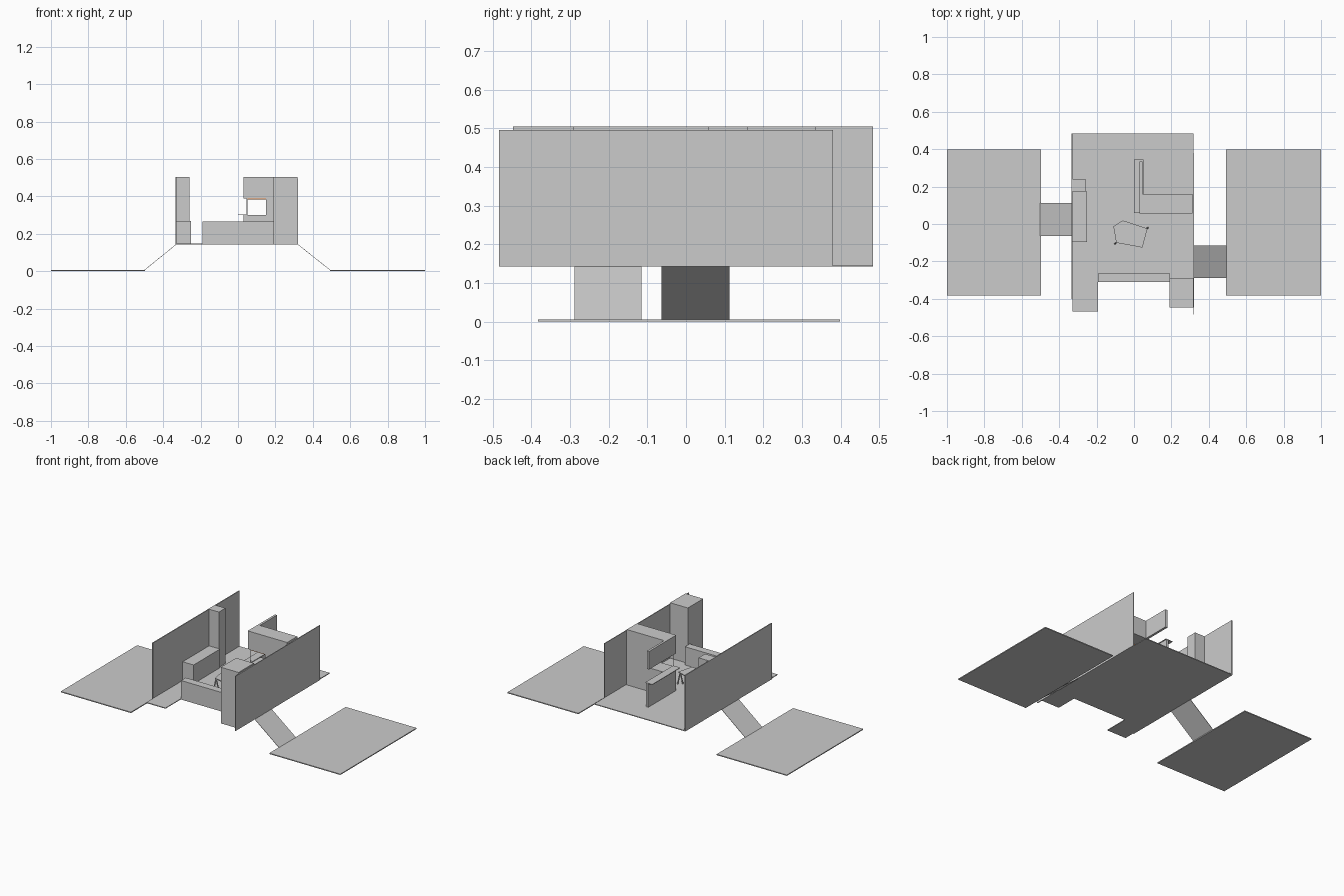
import bpy, math
from mathutils import Vector

if "Cube" in bpy.data.objects:
    bpy.data.objects.remove(bpy.data.objects["Cube"])


def prism(name, outline, z0, z1):
    """Extrude a flat outline upward."""
    n = len(outline)
    verts = [(x, y, z) for z in (z0, z1) for x, y in outline]
    faces = [tuple(reversed(range(n))), tuple(range(n, 2 * n))]
    faces += [(i, (i + 1) % n, (i + 1) % n + n, i + n) for i in range(n)]
    mesh = bpy.data.meshes.new(name)
    mesh.from_pydata(verts, [], faces)
    obj = bpy.data.objects.new(name, mesh)
    bpy.context.collection.objects.link(obj)
    return obj


def box(name, x0, x1, y0, y1, z0, z1):
    return prism(name, [(x0, y0), (x1, y0), (x1, y1), (x0, y1)], z0, z1)


def ramp(name, xa, za, xb, zb, y0, y1, t=0.003):
    """Thin sloped plate running along x."""
    obj = box(name, xa, xb, y0, y1, 0, t)
    for v in obj.data.vertices:
        v.co.z += za if abs(v.co.x - xa) < 1e-4 else zb


def rod(name, a, b, r):
    a, b = Vector(a), Vector(b)
    bpy.ops.mesh.primitive_cylinder_add(vertices=8, radius=r, depth=(b - a).length,
                                        location=(a + b) / 2)
    obj = bpy.context.object
    obj.name = name
    obj.rotation_euler = (b - a).to_track_quat('Z', 'Y').to_euler()


F, TOP = 0.147, 0.505   # floor level and upper level

# Ground plates and ramps
box("ground_plate_left", -1, -0.498, -0.383, 0.398, 0, 0.006)
box("ground_plate_right", 0.492, 1, -0.383, 0.398, 0, 0.006)
ramp("ramp_left", -0.502, 0.003, -0.328, 0.144, -0.063, 0.112)
ramp("ramp_right", 0.317, 0.144, 0.495, 0.003, -0.288, -0.115)

# Raised floor with a front tab
prism("floor", [(-0.328, -0.467), (-0.192, -0.467), (-0.192, -0.31), (0.317, -0.31),
                (0.317, 0.484), (-0.328, 0.484)], 0.142, F)

# Outer walls
box("wall_left", -0.334, -0.328, -0.40, 0.484, 0.142, TOP)
box("wall_right", 0.317, 0.322, -0.484, 0.38, 0.142, 0.496)

# Front corner tower and low front wall
box("corner_tower", 0.19, 0.317, -0.447, -0.29, 0.142, TOP)
box("front_low_wall", -0.19, 0.19, -0.31, -0.262, F, 0.265)

# Furniture along the left wall
box("tall_cabinet", -0.328, -0.258, 0.173, 0.24, F, TOP)
box("low_cabinet", -0.328, -0.25, -0.097, 0.173, F, 0.268)

# Bar: lower counter, side support and overhead canopy
box("bar_counter", 0.045, 0.312, 0.06, 0.16, F, 0.30)
box("bar_side_panel", 0.03, 0.045, 0.06, 0.343, F, 0.30)
box("bar_top", 0.0, 0.05, 0.06, 0.345, 0.30, 0.304)
box("bar_back_support", 0.15, 0.312, 0.06, 0.16, 0.30, 0.388)
box("bar_post", 0.046, 0.05, 0.06, 0.064, 0.304, 0.388)
box("canopy", 0.045, 0.312, 0.057, 0.16, 0.388, TOP)
box("canopy_side_panel", 0.03, 0.045, 0.057, 0.335, 0.388, TOP)

# Orange strip under the canopy
orange = bpy.data.materials.new("orange")
orange.diffuse_color = (0.8, 0.25, 0.06, 1)
orange.use_nodes = True
orange.node_tree.nodes["Principled BSDF"].inputs["Base Color"].default_value = orange.diffuse_color
strip = box("canopy_light_strip", 0.05, 0.15, 0.06, 0.066, 0.383, 0.388)
strip.data.materials.append(orange)

# Five-sided table on splayed legs
prism("table_top", [(-0.11, -0.013), (-0.095, -0.10), (0.045, -0.126),
                    (0.072, -0.024), (-0.06, 0.019)], 0.22, 0.226)
for label, px, py, sx in (("left", -0.09, -0.095, -1), ("right", 0.062, -0.03, 1)):
    for i, s in enumerate((-1, 1)):
        rod(f"table_leg_{label}_{i}", (px + s * 0.012, py + s * 0.01, F), (px, py, 0.222), 0.004)
